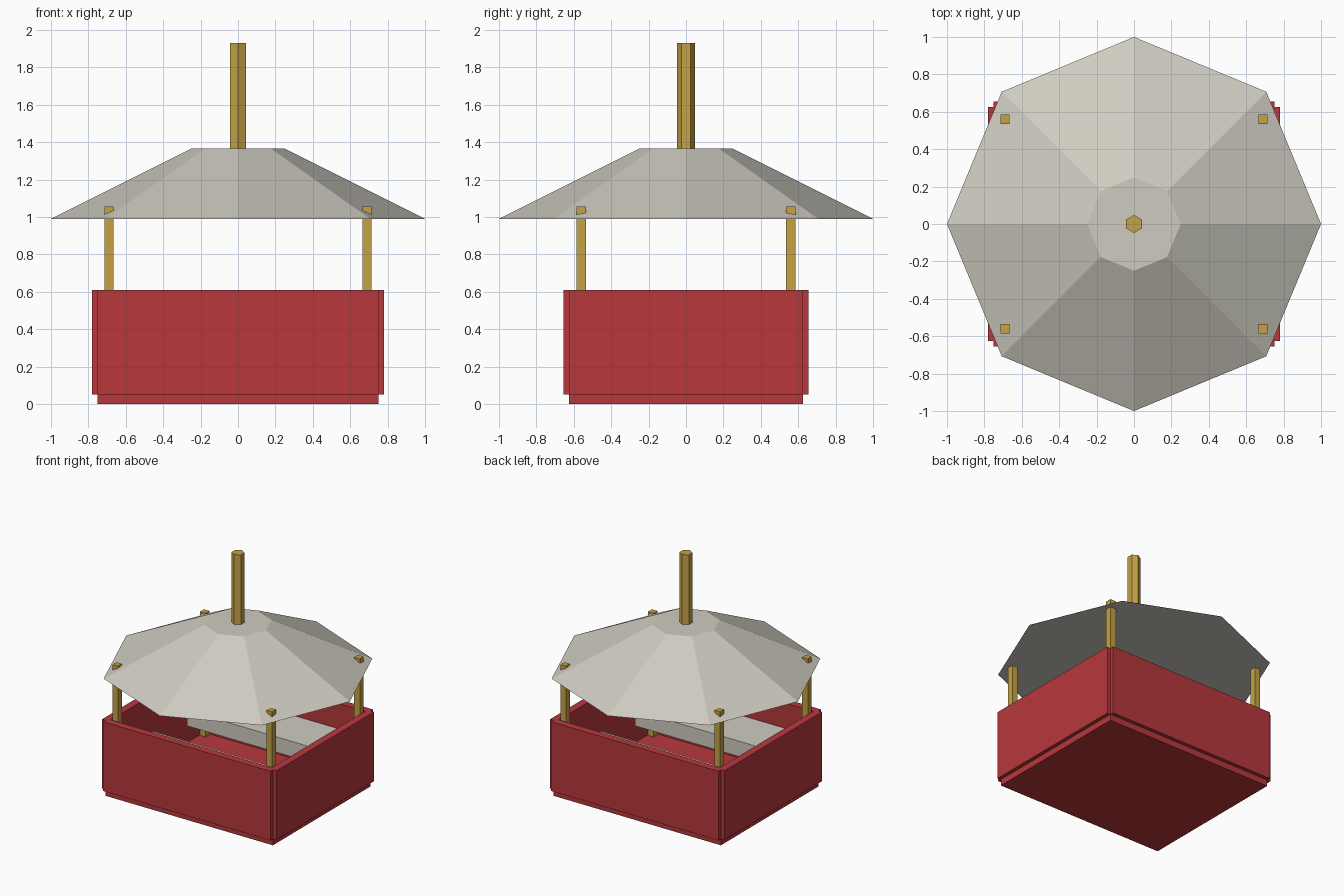
import bpy, math

if "Cube" in bpy.data.objects:
    bpy.data.objects.remove(bpy.data.objects["Cube"])

def material(name, rgb):
    m = bpy.data.materials.new(name)
    m.diffuse_color = (*rgb, 1)
    m.use_nodes = True
    m.node_tree.nodes["Principled BSDF"].inputs["Base Color"].default_value = m.diffuse_color
    return m

RED = material("red_paint", (0.48, 0.04, 0.045))
GOLD = material("gold_metal", (0.56, 0.37, 0.06))
CREAM = material("cream", (0.62, 0.60, 0.53))

def box(name, lo, hi, mat):
    bpy.ops.mesh.primitive_cube_add(size=1, location=[(a + b) / 2 for a, b in zip(lo, hi)])
    ob = bpy.context.object
    ob.name = name
    ob.scale = [b - a for a, b in zip(lo, hi)]
    bpy.ops.object.transform_apply(location=False, rotation=False, scale=True)
    ob.data.materials.append(mat)

def frustum(name, sides, r1, r2, z1, z2, mat):
    bpy.ops.mesh.primitive_cone_add(vertices=sides, radius1=r1, radius2=r2,
                                    depth=z2 - z1, location=(0, 0, (z1 + z2) / 2))
    ob = bpy.context.object
    ob.name = name
    ob.data.materials.append(mat)

# Tub floor
box("floor", (-0.75, -0.625, 0), (0.75, 0.625, 0.055), RED)

# Walls and benches, in facing pairs
for s, side, end in ((-1, "left", "front"), (1, "right", "back")):
    x, y = s * 0.75, s * 0.625
    box(side + "_wall", (x - 0.03, -0.625, 0.05), (x + 0.03, 0.625, 0.61), RED)
    box(end + "_wall", (-0.75, y - 0.03, 0.05), (0.75, y + 0.03, 0.61), RED)
    y0, y1 = sorted((s * 0.22, s * 0.6))
    box(end + "_bench", (-0.61, y0, 0.28), (0.61, y1, 0.405), CREAM)

# Corner posts, tips poking through the canopy
for sx, side in ((-1, "left"), (1, "right")):
    for sy, end in ((-1, "front"), (1, "back")):
        x, y = sx * 0.69, sy * 0.56
        box(f"{end}_{side}_post", (x - 0.025, y - 0.025, 0.05),
            (x + 0.025, y + 0.025, 1.055), GOLD)

# Eight-sided canopy and six-sided hanger rod
frustum("canopy", 8, 1.0, 0.25, 0.99, 1.365, CREAM)
frustum("hanger_rod", 6, 0.048, 0.048, 1.33, 1.93, GOLD)
